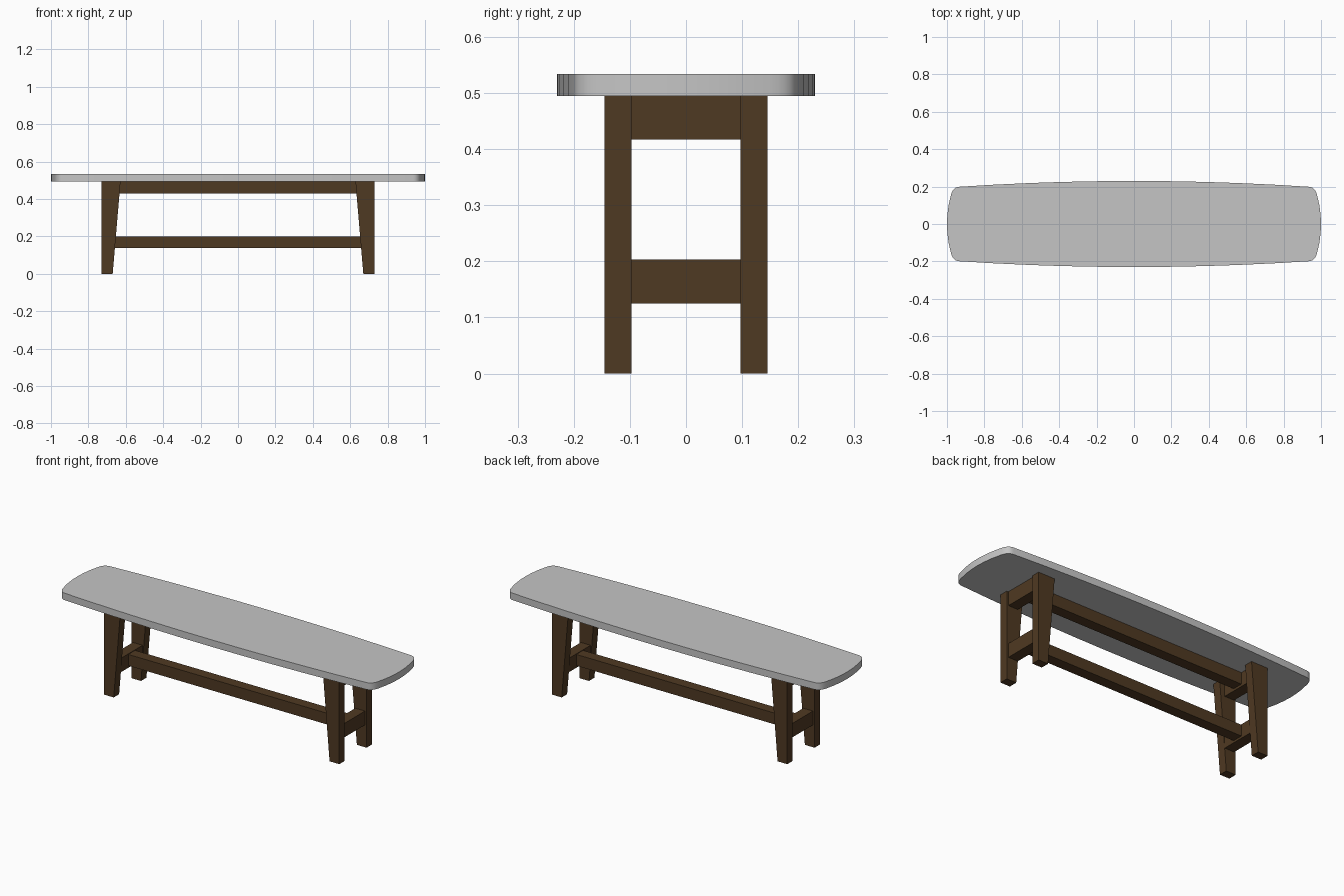
import bpy, bmesh
from mathutils import Vector

if "Cube" in bpy.data.objects:
    bpy.data.objects.remove(bpy.data.objects["Cube"])


def material(name, rgb):
    m = bpy.data.materials.new(name)
    m.diffuse_color = (*rgb, 1)
    m.use_nodes = True
    m.node_tree.nodes["Principled BSDF"].inputs["Base Color"].default_value = m.diffuse_color
    return m


wood = material("dark_wood", (0.078, 0.041, 0.016))
grey = material("pale_grey", (0.56, 0.56, 0.56))


def prism(name, outline, axis_point, depth, mat):
    """Extrude a flat outline; axis_point places each 2D point in space."""
    bm = bmesh.new()
    face = bm.faces.new([bm.verts.new(axis_point(a, b)) for a, b in outline])
    new = bmesh.ops.extrude_face_region(bm, geom=[face])["geom"]
    bmesh.ops.translate(bm, vec=Vector(depth),
                        verts=[v for v in new if isinstance(v, bmesh.types.BMVert)])
    bmesh.ops.recalc_face_normals(bm, faces=bm.faces)
    mesh = bpy.data.meshes.new(name)
    bm.to_mesh(mesh)
    bm.free()
    mesh.materials.append(mat)
    ob = bpy.data.objects.new(name, mesh)
    bpy.context.collection.objects.link(ob)
    return ob


def box(name, x, y, z, mat):
    outline = [(x[0], z[0]), (x[1], z[0]), (x[1], z[1]), (x[0], z[1])]
    return prism(name, outline, lambda a, b: (a, y[0], b), (0, y[1] - y[0], 0), mat)


# Bowed top: quarter outline (end arc, rounded corner, long side), then mirrored
quarter = [(1 - 0.02 * (y / 0.15) ** 2, y) for y in (0, 0.05, 0.1, 0.15)]
p, c, q = Vector((0.98, 0.15)), Vector((0.97, 0.197)), Vector((0.935, 0.199))
for i in range(1, 6):
    t = i / 6
    quarter.append(tuple(p * (1 - t) ** 2 + c * 2 * t * (1 - t) + q * t * t))
quarter += [(x, 0.23 - 0.031 * (x / 0.935) ** 2)
            for x in (0.935, 0.75, 0.55, 0.37, 0.18, 0)]
half = quarter + [(-x, y) for x, y in quarter[-2::-1]]
outline = half + [(x, -y) for x, y in half[-2:0:-1]]
top = prism("bench_top", outline, lambda a, b: (a, b, 0.495), (0, 0, 0.039), grey)
bpy.context.view_layer.objects.active = top
top.select_set(True)
bpy.ops.object.shade_smooth_by_angle()

# Tapered legs and end crosspieces
for s, side in ((-1, "left"), (1, "right")):
    leg = [(s * 0.73, 0), (s * 0.67, 0), (s * 0.628, 0.495), (s * 0.73, 0.495)]
    for y, end in ((-0.145, "front"), (0.097, "back")):
        prism(f"{end}_{side}_leg", leg, lambda a, b: (a, y, b), (0, 0.048, 0), wood)
    xs = sorted((s * 0.66, s * 0.72))
    box(f"{side}_upper_crosspiece", xs, (-0.097, 0.097), (0.417, 0.495), wood)
    box(f"{side}_lower_crosspiece", xs, (-0.097, 0.097), (0.125, 0.203), wood)

# Long central rails
box("upper_rail", (-0.66, 0.66), (-0.03, 0.03), (0.43, 0.495), wood)
box("lower_rail", (-0.66, 0.66), (-0.03, 0.03), (0.137, 0.2), wood)
